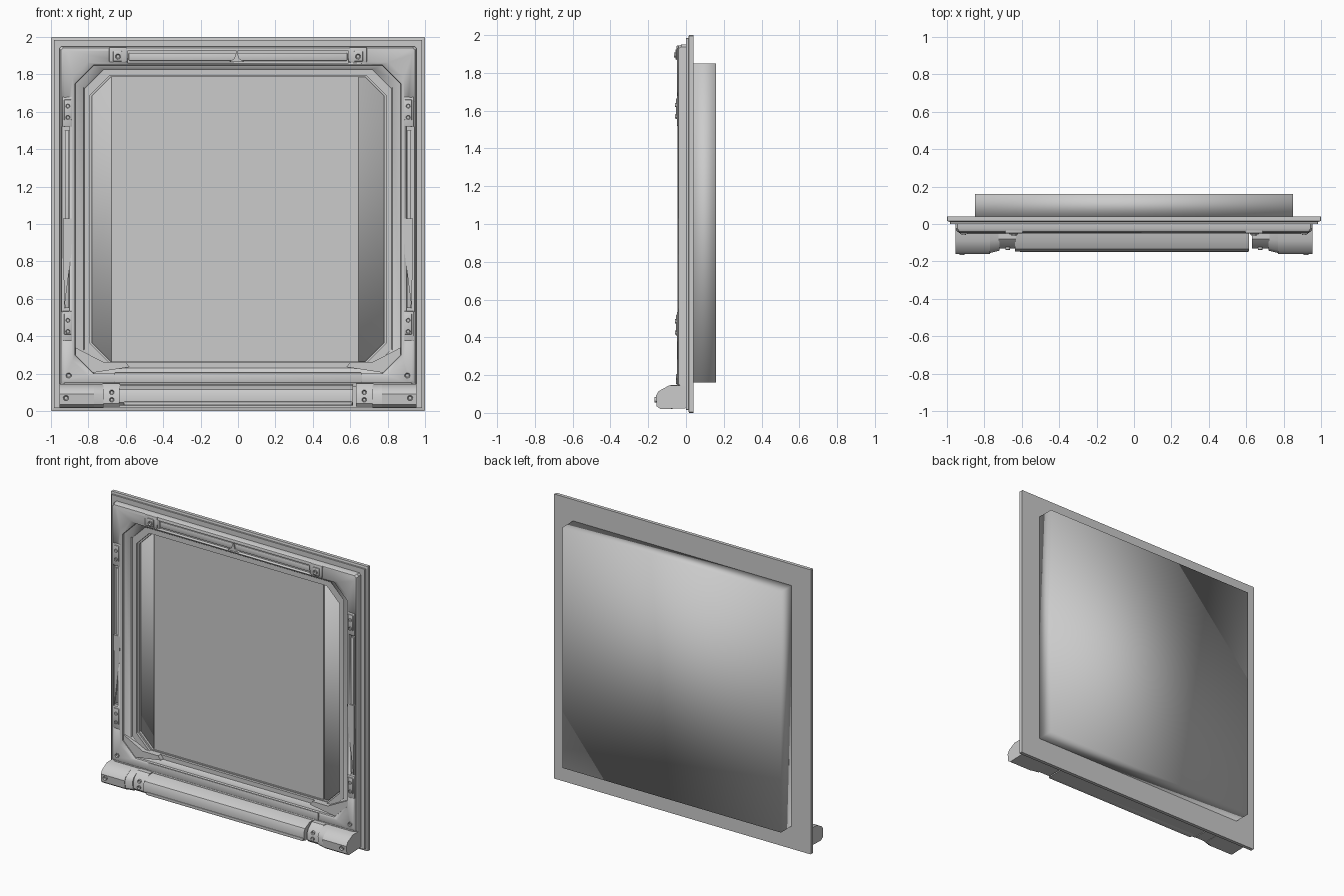
import bpy, bmesh, math
from mathutils import Matrix, Vector

if "Cube" in bpy.data.objects:
    bpy.data.objects.remove(bpy.data.objects["Cube"])

GREY = (0.6, 0.6, 0.6, 1)
grey = bpy.data.materials.new("neutral_grey")
grey.use_nodes = True
grey.diffuse_color = GREY
grey.node_tree.nodes["Principled BSDF"].inputs["Base Color"].default_value = GREY


def finish(name, bm, angle=35):
    bmesh.ops.recalc_face_normals(bm, faces=bm.faces)
    mesh = bpy.data.meshes.new(name)
    bm.to_mesh(mesh)
    bm.free()
    mesh.materials.append(grey)
    ob = bpy.data.objects.new(name, mesh)
    bpy.context.collection.objects.link(ob)
    if angle:
        bpy.ops.object.select_all(action='DESELECT')
        bpy.context.view_layer.objects.active = ob
        ob.select_set(True)
        bpy.ops.object.shade_smooth_by_angle(angle=math.radians(angle))
    return ob


def box(name, x, y, z, bevel=0.0, angle=35):
    """Box from three (low, high) ranges."""
    bm = bmesh.new()
    size = [r[1] - r[0] for r in (x, y, z)]
    mid = Vector([(r[0] + r[1]) / 2 for r in (x, y, z)])
    bmesh.ops.create_cube(bm, size=1, matrix=Matrix.Translation(mid) @ Matrix.Diagonal((*size, 1)))
    if bevel:
        bmesh.ops.bevel(bm, geom=bm.edges[:], offset=bevel, segments=2, profile=0.5, affect='EDGES')
    return finish(name, bm, angle)


def ring_frame(name, rings):
    """Closed frame lofted through chamfered rectangles (half width, bottom, top, chamfer, y)."""
    bm = bmesh.new()
    loops = []
    for w, lo, hi, c, y in rings:
        pts = [(-w + c, lo), (w - c, lo), (w, lo + c), (w, hi - c),
               (w - c, hi), (-w + c, hi), (-w, hi - c), (-w, lo + c)]
        loops.append([bm.verts.new((px, y, pz)) for px, pz in pts])
    for a, b in zip(loops, loops[1:] + loops[:1]):
        for i in range(8):
            j = (i + 1) % 8
            bm.faces.new((a[i], a[j], b[j], b[i]))
    return finish(name, bm)


def extrude_x(name, profile, x0, x1, taper=0.0):
    """Prism along x from a (y, z) profile, its lower end optionally tapered."""
    bm = bmesh.new()
    a = [bm.verts.new((x0, y, z)) for y, z in profile]
    b = [bm.verts.new((x1, y * (1 - taper), z)) for y, z in profile]
    bm.faces.new(a)
    bm.faces.new(b)
    for i in range(len(a)):
        j = (i + 1) % len(a)
        bm.faces.new((a[i], a[j], b[j], b[i]))
    return finish(name, bm)


def plate(name, pts, y0, y1):
    """Flat plate in the xz plane."""
    bm = bmesh.new()
    face = bm.faces.new([bm.verts.new((x, y0, z)) for x, z in pts])
    new = bmesh.ops.extrude_face_region(bm, geom=[face])["geom"]
    for v in new:
        if isinstance(v, bmesh.types.BMVert):
            v.co.y = y1
    return finish(name, bm)


def screw(name, x, z, y, r=0.015):
    """Raised washer with a sunken centre."""
    bm = bmesh.new()
    rot = Matrix.Translation((x, y, z)) @ Matrix.Rotation(math.pi / 2, 4, 'X')
    bmesh.ops.create_cone(bm, cap_ends=True, segments=16, radius1=r, radius2=r * 0.9, depth=0.012, matrix=rot)
    cap = min(bm.faces, key=lambda f: f.calc_center_median().y)
    bmesh.ops.inset_individual(bm, faces=[cap], thickness=r * 0.35)
    for v in cap.verts:
        v.co.y += 0.008
    return finish(name, bm)


def cut(target, x, y, z):
    cutter = box("recess_cutter", x, y, z)
    cutter.hide_render = True
    cutter.hide_set(True)
    mod = target.modifiers.new("recess", 'BOOLEAN')
    mod.operation, mod.object, mod.solver = 'DIFFERENCE', cutter, 'EXACT'


# Thin outer flange with a stepped edge
ring_frame("outer_flange", [
    (1.0, 0.0, 2.0, 0.004, 0.04), (1.0, 0.0, 2.0, 0.004, 0.016),
    (0.985, 0.015, 1.985, 0.004, 0.012), (0.985, 0.015, 1.985, 0.004, 0.0),
    (0.79, 0.26, 1.79, 0.1, 0.0), (0.79, 0.26, 1.79, 0.1, 0.04)])

# Raised front frame
frame = ring_frame("raised_frame", [
    (0.955, 0.13, 1.95, 0.012, 0.005), (0.955, 0.13, 1.95, 0.012, -0.025),
    (0.947, 0.138, 1.942, 0.014, -0.04), (0.93, 0.15, 1.925, 0.02, -0.047),
    (0.885, 0.19, 1.865, 0.08, -0.045), (0.872, 0.20, 1.85, 0.1, -0.035),
    (0.868, 0.205, 1.845, 0.1, 0.005)])
cut(frame, (-0.59, 0.59), (-0.1, -0.025), (1.862, 1.925))
for s in (-1, 1):
    cut(frame, sorted((s * 0.9, s * 0.94)), (-0.1, -0.025), (0.53, 1.52))

# Stepped inner lining around the opening
ring_frame("inner_lining", [
    (0.87, 0.20, 1.85, 0.1, 0.005), (0.87, 0.20, 1.85, 0.1, -0.022),
    (0.825, 0.225, 1.83, 0.1, -0.008), (0.815, 0.235, 1.82, 0.1, 0.008),
    (0.80, 0.25, 1.80, 0.1, 0.008), (0.795, 0.255, 1.795, 0.1, 0.018),
    (0.78, 0.265, 1.785, 0.1, 0.018), (0.78, 0.265, 1.785, 0.1, 0.036)])

# Rear housing and front screen
box("rear_housing", (-0.85, 0.85), (0.038, 0.16), (0.16, 1.85), angle=180)
box("screen_panel", (-0.675, 0.645), (0.03, 0.037), (0.25, 1.80), angle=0)

# Bottom bar: centre section, end caps and clamps
bar = [(0.01, 0.03), (-0.13, 0.03), (-0.145, 0.045), (-0.148, 0.085),
       (-0.135, 0.115), (-0.085, 0.14), (0.01, 0.145)]
cap = [(0.01, 0.025), (-0.135, 0.02), (-0.155, 0.035), (-0.16, 0.09),
       (-0.145, 0.115), (-0.09, 0.145), (0.01, 0.145)]
clamp = [(0.01, 0.025), (-0.12, 0.025), (-0.132, 0.04), (-0.132, 0.09),
         (-0.12, 0.115), (-0.08, 0.148), (0.01, 0.15)]
extrude_x("bottom_bar", bar, -0.635, 0.615)
box("bottom_bar_lip", (-0.61, 0.61), (-0.15, -0.1), (0.03, 0.05), 0.004)
box("lower_sill", (-0.93, 0.93), (-0.05, 0.0), (0.13, 0.152), 0.004)
box("bottom_ledge", (-0.66, 0.66), (-0.052, -0.04), (0.152, 0.205), 0.003)

for s, side in ((-1, "right"), (1, "left")):
    extrude_x(side + "_end_cap", cap, s * 0.77, s * 0.955)
    extrude_x(side + "_end_cap_taper", [(y * 0.97, z) for y, z in cap], s * 0.77, s * 0.72, 0.08)
    extrude_x(side + "_bar_clamp", clamp, s * 0.63, s * 0.725)
    for z, y in ((0.06, -0.134), (0.1, -0.13)):
        screw(side + "_clamp_screw", s * 0.675, z, y, 0.013)
    screw(side + "_cap_screw", s * 0.92, 0.07, -0.161)
    screw(side + "_corner_screw", s * 0.905, 0.19, -0.047)
    # Diagonal gussets in the bottom corners
    plate(side + "_gusset", [(s * 0.87, 0.19), (s * 0.58, 0.235), (s * 0.6, 0.262), (s * 0.72, 0.262),
                             (s * 0.87, 0.34)], -0.03, 0.0)
    # Top hinge brackets
    box(side + "_top_bracket", sorted((s * 0.595, s * 0.69)), (-0.05, -0.02), (1.865, 1.945), 0.006)
    box(side + "_top_bracket_tab", sorted((s * 0.62, s * 0.668)), (-0.056, -0.03), (1.87, 1.925), 0.004)
    screw(side + "_top_screw", s * 0.642, 1.895, -0.057)
    # Side brackets
    for low, z in (("upper", 1.6), ("lower", 0.455)):
        tag = side + "_" + low
        box(tag + "_bracket", sorted((s * 0.885, s * 0.94)), (-0.048, -0.02), (z - 0.08, z + 0.08), 0.006)
        box(tag + "_bracket_tab", sorted((s * 0.89, s * 0.93)), (-0.054, -0.03), (z - 0.045, z + 0.065), 0.004)
        for dz in (-0.03, 0.03):
            screw(tag + "_bracket_screw", s * 0.91, z + dz, -0.053, 0.012)
    # Side rail strips and slim latch wedges
    box(side + "_rail_strip", sorted((s * 0.903, s * 0.925)), (-0.036, -0.02), (0.55, 1.5), 0.004)
    plate(side + "_latch_wedge", [(s * 0.935, 1.03), (s * 0.885, 1.03), (s * 0.89, 0.85), (s * 0.93, 0.54)],
          -0.046, -0.02)

# Top rail strip and centre marker
box("top_rail_strip", (-0.585, 0.585), (-0.036, -0.02), (1.872, 1.915), 0.006)
plate("top_centre_fin", [(-0.05, 1.865), (0.035, 1.865), (0.005, 1.885), (-0.005, 1.93), (-0.02, 1.885)],
      -0.045, -0.02)
